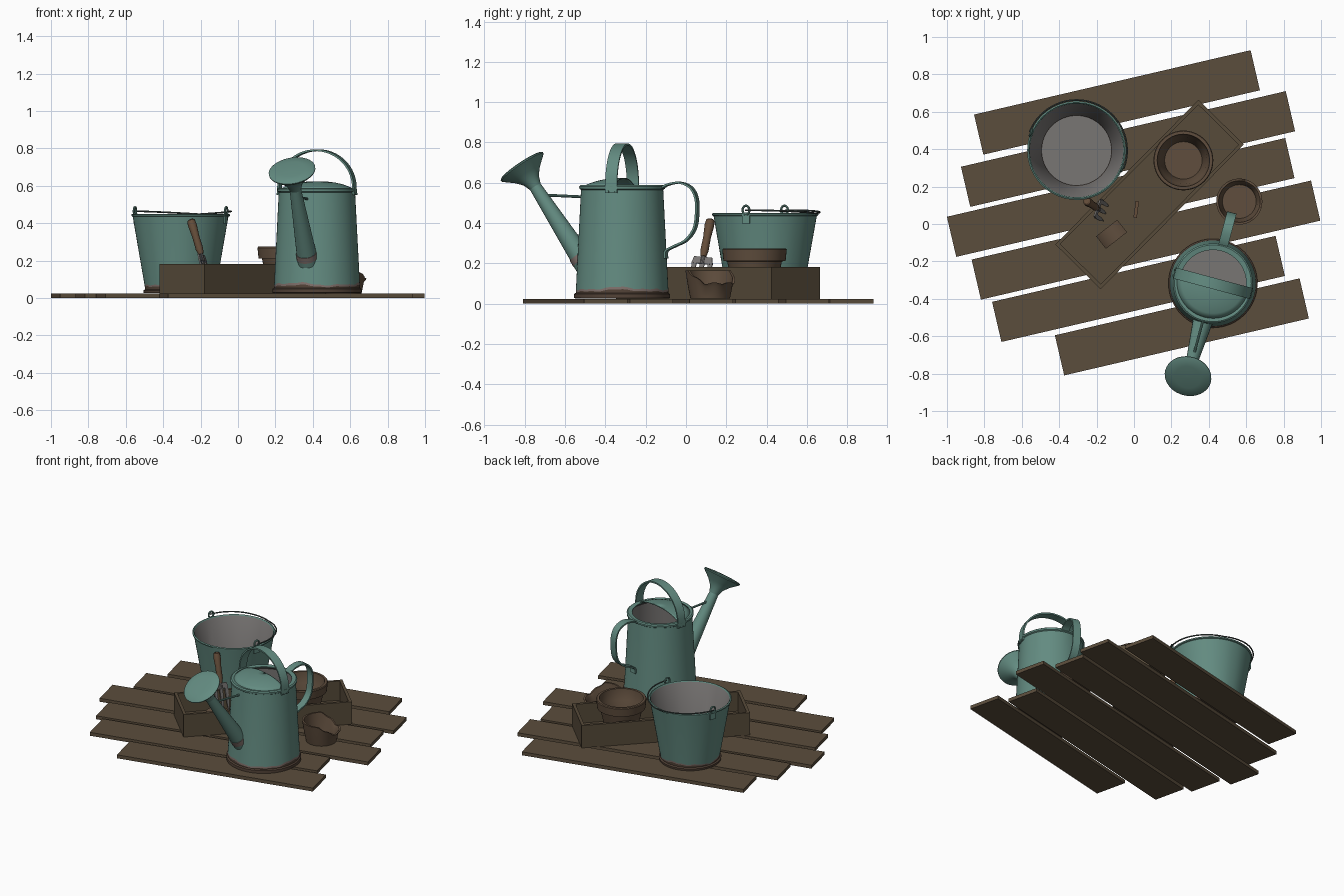
import bpy, bmesh, math, random
from mathutils import Matrix, Vector as V

if "Cube" in bpy.data.objects:
    bpy.data.objects.remove(bpy.data.objects["Cube"])

random.seed(4)


def mat(name, r, g, b):
    m = bpy.data.materials.new(name)
    m.diffuse_color = (r, g, b, 1)
    m.use_nodes = True
    m.node_tree.nodes["Principled BSDF"].inputs["Base Color"].default_value = m.diffuse_color
    return m


TEAL = mat("teal enamel", 0.125, 0.26, 0.22)
RUST = mat("rust", 0.085, 0.055, 0.038)
PALE = mat("worn edge", 0.22, 0.165, 0.15)
GREY = mat("bare metal", 0.19, 0.18, 0.175)
WOOD = mat("deck wood", 0.105, 0.075, 0.045)
CRATE = mat("crate wood", 0.095, 0.07, 0.042)
CLAY = mat("old clay", 0.115, 0.075, 0.047)
GRIP = mat("grip wood", 0.13, 0.075, 0.042)
WIRE = mat("dark wire", 0.06, 0.08, 0.075)
I = Matrix.Identity(4)


def finish(name, bm, mats, M=I, angle=35):
    bmesh.ops.recalc_face_normals(bm, faces=bm.faces)
    me = bpy.data.meshes.new(name)
    bm.to_mesh(me)
    bm.free()
    for m in mats:
        me.materials.append(m)
    me.transform(M)
    for p in me.polygons:
        p.use_smooth = True
    me.set_sharp_from_angle(angle=math.radians(angle))
    ob = bpy.data.objects.new(name, me)
    bpy.context.collection.objects.link(ob)
    return ob


def box(name, size, M, m):
    bm = bmesh.new()
    bmesh.ops.create_cube(bm, size=1, matrix=Matrix.Diagonal((*size, 1)))
    return finish(name, bm, [m], M)


def lathe(name, prof, M=I, seg=72, height=None):
    """Profile of (radius, z, material of next strip, ragged edge amount)."""
    mats = list(dict.fromkeys(p[2] for p in prof))
    ph = [random.uniform(0, 6.28) for _ in range(3)]
    bm, rows = bmesh.new(), []
    for r, z, _, wave in prof:
        row = []
        for i in range(seg):
            a = 2 * math.pi * i / seg
            w = wave * (math.sin(3 * a + ph[0]) + .6 * math.sin(7 * a + ph[1]) + .4 * math.sin(16 * a + ph[2]))
            zz = height(a, z) if height else z + w
            row.append(bm.verts.new((r * math.cos(a), r * math.sin(a), zz)))
        rows.append(row)
    for k in range(len(rows) - 1):
        for i in range(seg):
            j = (i + 1) % seg
            f = bm.faces.new((rows[k][i], rows[k][j], rows[k + 1][j], rows[k + 1][i]))
            f.material_index = mats.index(prof[k][2])
    bmesh.ops.remove_doubles(bm, verts=bm.verts, dist=1e-5)
    return finish(name, bm, mats, M)


def sweep(name, pts, section, ref, m, M=I, scale=None, angle=35):
    """Sweep a section along a flat path; section x runs along ref."""
    pts, ref = [V(p) for p in pts], V(ref).normalized()
    bm, rows = bmesh.new(), []
    for k, p in enumerate(pts):
        t = (pts[min(k + 1, len(pts) - 1)] - pts[max(k - 1, 0)]).normalized()
        n, s = t.cross(ref).normalized(), (scale[k] if scale else 1)
        rows.append([bm.verts.new(p + ref * a * s + n * b * s) for a, b in section])
    c = len(section)
    for A, B in zip(rows, rows[1:]):
        for i in range(c):
            bm.faces.new((A[i], A[(i + 1) % c], B[(i + 1) % c], B[i]))
    bm.faces.new(rows[0])
    bm.faces.new(rows[-1])
    return finish(name, bm, [m], M, angle)


def circle(r, n=24):
    return [(r * math.cos(2 * math.pi * i / n), r * math.sin(2 * math.pi * i / n)) for i in range(n)]


def strap(w, t):
    return [(-w / 2, -t / 2), (w / 2, -t / 2), (w / 2, t / 2), (-w / 2, t / 2)]


def smooth_path(pts, n=6):
    """Catmull-Rom through the points."""
    P = [V(p) for p in [pts[0], *pts, pts[-1]]]
    out = []
    for a, b, c, d in zip(P, P[1:], P[2:], P[3:]):
        for k in range(n):
            t = k / n
            out.append(.5 * (2 * b + (c - a) * t + (2 * a - 5 * b + 4 * c - d) * t * t + (3 * b - a - 3 * c + d) * t ** 3))
    return out + [P[-1]]


def at(x, y, z=0, deg=0):
    return Matrix.Translation((x, y, z)) @ Matrix.Rotation(math.radians(deg), 4, 'Z')


# Deck planks: centre x, centre y, length
for i, (x, y, l) in enumerate([(-.091, .65, 1.518), (-.032, .401, 1.783), (-.071, .142, 1.857),
                               (.064, -.086, 1.863), (.024, -.347, 1.556), (.256, -.55, 1.343)]):
    box(f"plank_{i + 1}", (l, .22, .024), at(x, y, .012, 13.1), WOOD)

# Crate: floor, two long sides, two ends
C = at(.083, .158, 0, 45.3)
box("crate_floor", (1.05, .31, .02), C @ at(0, 0, .036), CRATE)
for s in (-1, 1):
    box("crate_side", (1.088, .018, .157), C @ at(0, s * .161, .1025), CRATE)
    box("crate_end", (.02, .304, .157), C @ at(s * .534, 0, .1025), CRATE)

# Bucket
B = at(-.307, .393, 0, -21.4)
lathe("bucket", [(0, .03, RUST, 0), (.185, .026, RUST, 0), (.197, .026, RUST, 0), (.199, .04, RUST, 0), (.19, .046, RUST, 0),
                 (.191, .058, PALE, .005), (.192, .066, TEAL, .006), (.256, .435, TEAL, 0), (.263, .438, TEAL, 0),
                 (.264, .446, TEAL, 0), (.256, .45, TEAL, 0), (.25, .443, GREY, 0), (.189, .062, RUST, .005),
                 (.187, .05, GREY, 0), (0, .05, GREY, 0)], B)
for s in (-1, 1):
    ring = [(s * .262, .018 * math.sin(a * math.pi / 10), .464 + .022 * math.cos(a * math.pi / 10)) for a in range(21)]
    sweep("bucket_ear", ring, circle(.006, 8), (1, 0, 0), TEAL, B)
    box("bucket_ear_plate", (.008, .04, .055), B @ at(s * .259, 0, .425), TEAL)
bail = [(.27 * math.cos(a * math.pi / 32), .27 * math.sin(a * math.pi / 32),
         .448 + .016 * abs(math.cos(a * math.pi / 32))) for a in range(33)]
sweep("bucket_bail", bail, circle(.0045, 8), (0, 0, 1), WIRE, B)

# Watering can body with rusty foot and open top
W = at(.422, -.317, 0, -15)
lathe("can_body", [(0, .03, RUST, 0), (.23, .026, RUST, 0), (.238, .028, RUST, 0), (.238, .048, RUST, 0), (.23, .054, RUST, 0),
                   (.23, .064, PALE, .005), (.229, .075, TEAL, .006), (.204, .565, TEAL, 0), (.212, .57, TEAL, 0),
                   (.213, .582, TEAL, 0), (.205, .588, TEAL, 0), (.178, .584, TEAL, 0), (.178, .578, GREY, 0),
                   (.2, .56, GREY, 0), (.222, .06, GREY, 0), (0, .06, GREY, 0)], W)

# Domed half lid on the spout side
bm = bmesh.new()
rows = [[bm.verts.new((r * .2 * math.cos(a * math.pi / 32), -r * .2 * math.sin(a * math.pi / 32) + .01,
                       .584 + .04 * (1 - r ** 2.5))) for a in range(33)] for r in (.001, .25, .5, .7, .85, 1)]
for A, D in zip(rows, rows[1:]):
    for i in range(32):
        bm.faces.new((A[i], A[i + 1], D[i + 1], D[i]))
lid = finish("can_half_lid", bm, [TEAL], W)
lid.modifiers.new("thickness", 'SOLIDIFY').thickness = .005

# Top handle and back handle straps
arch = [(.207 * math.cos(a * math.pi / 32), 0, .59 + .2 * math.sin(a * math.pi / 32)) for a in range(33)]
sweep("can_top_handle", [(.209, 0, .55), *arch, (-.209, 0, .55)], strap(.06, .01), (0, 1, 0), TEAL, W)
back = [(0, y, z) for y, z in [(.2, .572), (.24, .592), (.3, .6), (.355, .575), (.383, .52), (.385, .44),
                               (.372, .37), (.33, .315), (.27, .285), (.228, .262), (.226, .225)]]
sweep("can_back_handle", smooth_path(back), strap(.052, .01), (1, 0, 0), TEAL, W)

# Spout, worn collar, rose and brace
neck, axis = V((0, -.45, .587)), V((0, -.57, .822))
root = V((0, -.185, .19))
sweep("can_spout", [root, root.lerp(neck, .5), neck + axis * .02], circle(.056), (1, 0, 0), TEAL, W, [1, .77, .52])
rose = [(-.01, .03), (.0, .034), (.03, .045), (.065, .075), (.1, .116), (.108, .125), (.114, .126), (.119, .119), (.124, .07), (.126, .01)]
sweep("can_rose", [neck + axis * d for d, _ in rose], circle(1, 40), (1, 0, 0), TEAL, W, [r for _, r in rose])
sweep("can_spout_collar", [root + (neck - root) * t for t in (.06, .13)], circle(.0575), (1, 0, 0), PALE, W, [.99, .96])
sweep("can_brace", [(0, -.2, .53), (0, -.42, .54)], circle(.007, 8), (1, 0, 0), TEAL, W)
for x, y in ((.209, 0), (-.209, 0)):
    for dy in (-.015, .015):
        sweep("can_rivet", [(x * .98, y + dy, .556), (x * 1.05, y + dy, .556)], circle(.005, 8), (0, 1, 0), TEAL, W)

# Clay pot standing in the crate
lathe("clay_pot", [(0, .046, CLAY, 0), (.1, .046, CLAY, 0), (.136, .21, CLAY, 0), (.154, .212, CLAY, 0), (.16, .268, CLAY, 0),
                   (.156, .274, CLAY, 0), (.14, .274, CLAY, 0), (.132, .21, CLAY, 0), (.126, .2, CLAY, 0),
                   (.1, .07, CLAY, 0), (0, .07, CLAY, 0)], at(.264, .34))


# Broken pot on the deck, low along one side
def broken(a, z):
    if z < .1:
        return z
    d = abs((math.degrees(a) - 30 + 180) % 360 - 180)
    k = min(1, max(0, (d - 45) / 50))
    return .102 + .063 * k + (.004 * math.sin(9 * a) if k < 1 else 0)


lathe("broken_pot", [(0, .025, CLAY, 0), (.098, .025, CLAY, 0), (.11, .085, CLAY, 0), (.123, .165, CLAY, 0),
                     (.111, .165, CLAY, 0), (.1, .085, CLAY, 0), (.09, .04, CLAY, 0), (0, .04, CLAY, 0)],
      at(.563, .12), height=broken)

# Pot shard and plant label lying in the crate
shard = [(.1 * math.sin(a * .15), 0, .1 * math.cos(a * .15) - .02) for a in range(-5, 6)]
sweep("pot_shard", shard, strap(.085, .012), (0, 1, 0), CLAY, at(-.12, -.055, .04, 38))
box("plant_label", (.018, .09, .006), at(.012, .078, .052, -8), GRIP)

# Hand fork leaning in the crate
top, mid, tip = V((-.253, .122, .42)), V((-.198, .086, .235)), V((-.15, .056, .05))
side = V((.3, .95, 0)).normalized()
side = (side - (mid - top).normalized() * side.dot((mid - top).normalized())).normalized()
sweep("fork_grip", [top.lerp(mid, t) for t in (0, .03, .15, .5, .85, 1)], circle(.024, 16), side, GRIP,
      scale=[.5, .85, 1, .8, .85, .6])
sweep("fork_neck", [mid, mid.lerp(tip, .2)], circle(.011, 10), side, GREY)
sweep("fork_shoulder", [mid.lerp(tip, t) for t in (.02, .2)], strap(.11, .01), side, GREY, scale=[.85, 1])
for k in (-1, 0, 1):
    sweep("fork_tine", [mid.lerp(tip, t) + side * k * .042 for t in (.15, .7, 1)], strap(.024, .008), side, GREY,
          scale=[1, .8, .15])
